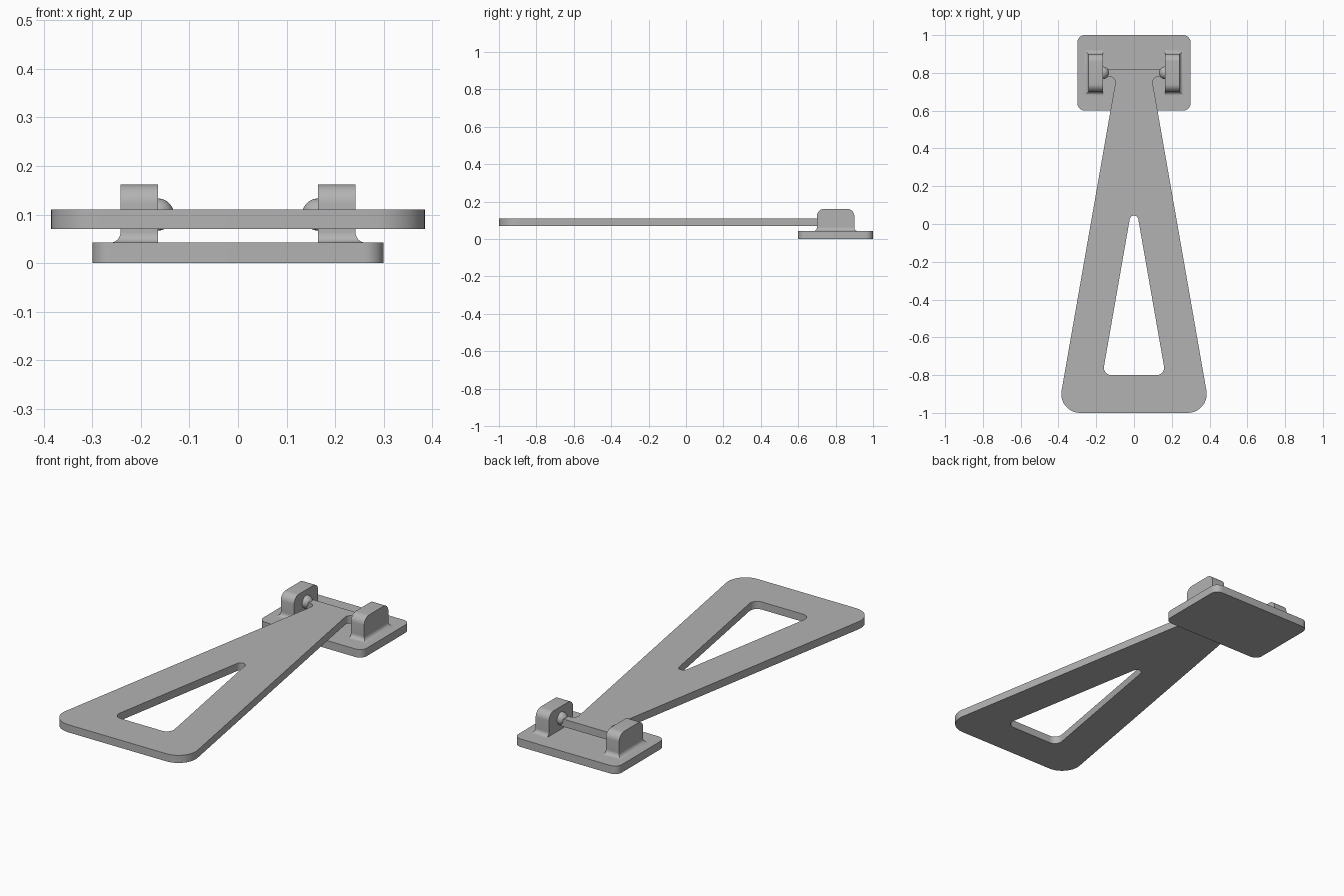
import bpy, bmesh, math
from mathutils import Vector, Matrix

cube = bpy.data.objects.get("Cube")
if cube:
    bpy.data.objects.remove(cube, do_unlink=True)

GREY = 0.45
mat = bpy.data.materials.new("plain grey")
mat.use_nodes = True
mat.diffuse_color = (GREY, GREY, GREY, 1)
mat.node_tree.nodes["Principled BSDF"].inputs["Base Color"].default_value = (GREY, GREY, GREY, 1)


def finish(name, bm):
    bmesh.ops.recalc_face_normals(bm, faces=bm.faces)
    mesh = bpy.data.meshes.new(name)
    bm.to_mesh(mesh)
    bm.free()
    mesh.materials.append(mat)
    obj = bpy.data.objects.new(name, mesh)
    bpy.context.collection.objects.link(obj)
    bpy.ops.object.select_all(action='DESELECT')
    obj.select_set(True)
    bpy.context.view_layer.objects.active = obj
    bpy.ops.object.shade_smooth_by_angle(angle=math.radians(35))
    return obj


def rounded(corners, steps=10):
    """Replace each (x, y, radius) corner by a tangent arc."""
    pts = []
    for i, (x, y, r) in enumerate(corners):
        p = Vector((x, y))
        if r == 0:
            pts.append(p)
            continue
        a = (Vector(corners[i - 1][:2]) - p).normalized()
        b = (Vector(corners[(i + 1) % len(corners)][:2]) - p).normalized()
        half = a.angle(b) / 2
        centre = p + (a + b).normalized() * r / math.sin(half)
        start = p + a * r / math.tan(half) - centre
        end = p + b * r / math.tan(half) - centre
        sweep = math.pi - 2 * half
        for k in range(steps + 1):
            t = k / steps
            pts.append(centre + (start * math.sin((1 - t) * sweep)
                                 + end * math.sin(t * sweep)) / math.sin(sweep))
    return pts


def mirrored(half):
    """Close a right-hand outline with its mirror image."""
    return half + [(-x, y, r) for x, y, r in reversed(half)]


def slab(loops, low, high):
    """Extrude an outline, with optional holes, between two heights."""
    bm = bmesh.new()
    for pts in loops:
        vs = [bm.verts.new((p.x, p.y, low)) for p in pts]
        for i, v in enumerate(vs):
            bm.edges.new((vs[i - 1], v))
    bmesh.ops.triangle_fill(bm, use_beauty=True, use_dissolve=False, edges=bm.edges[:])
    out = bmesh.ops.extrude_face_region(bm, geom=bm.faces[:])
    moved = [g for g in out["geom"] if isinstance(g, bmesh.types.BMVert)]
    bmesh.ops.translate(bm, verts=moved, vec=(0, 0, high - low))
    return bm


# Base plate
BASE_TOP = 0.042
finish("base_plate", slab([rounded(mirrored([(0.3, 0.6, 0.04), (0.3, 1.0, 0.04)]))], 0, BASE_TOP))

# Tapered arm with its crossbar and triangular opening
outline = rounded(mirrored([(0.404, -1, 0.1), (0.093, 0.78, 0.03), (0.15, 0.78, 0), (0.15, 0.82, 0)]))
opening = rounded([(-0.167, -0.8, 0.04), (0.167, -0.8, 0.04), (0, 0.155, 0.023)])
finish("pivot_arm", slab([outline, opening], 0.07, 0.11))

# Lugs, flared feet and pivot balls
INNER, OUTER, FRONT, BACK, TOP, FLARE = 0.165, 0.242, 0.7, 0.9, 0.162, 0.021
NECK = BASE_TOP + FLARE
for side, word in ((1, "left"), (-1, "right")):
    # Upright block with a rounded top
    profile = rounded([(FRONT, NECK, 0), (BACK, NECK, 0), (BACK, TOP, 0.04), (FRONT, TOP, 0.04)])
    bm = slab([profile], INNER, OUTER)
    for v in bm.verts:
        y, z, x = v.co
        v.co = (side * x, y, z)
    finish(word + "_lug", bm)

    # Concave flare on the outer, front and back sides
    bm = bmesh.new()
    rings = []
    for k in range(9):
        a = math.pi / 2 * k / 8
        grow = FLARE * (1 - math.sin(a))
        z = NECK - FLARE * math.cos(a)
        rings.append([bm.verts.new((side * x, y, z)) for x, y in (
            (INNER, FRONT - grow), (OUTER + grow, FRONT - grow),
            (OUTER + grow, BACK + grow), (INNER, BACK + grow))])
    for low, high in zip(rings, rings[1:]):
        for i in range(4):
            bm.faces.new((low[i - 1], low[i], high[i], high[i - 1]))
    bm.faces.new(rings[0])
    bm.faces.new(rings[-1])
    finish(word + "_lug_foot", bm)

    # Half ball on the inner face
    bm = bmesh.new()
    bmesh.ops.create_uvsphere(bm, u_segments=32, v_segments=16, radius=0.033,
                              matrix=Matrix.Translation((side * INNER, 0.8, 0.1))
                              @ Matrix.Rotation(math.pi / 2, 4, 'Y'))
    bmesh.ops.bisect_plane(bm, geom=bm.verts[:] + bm.edges[:] + bm.faces[:],
                           plane_co=(side * (INNER + 0.002), 0, 0), plane_no=(side, 0, 0), clear_outer=True)
    finish(word + "_pivot_ball", bm)
